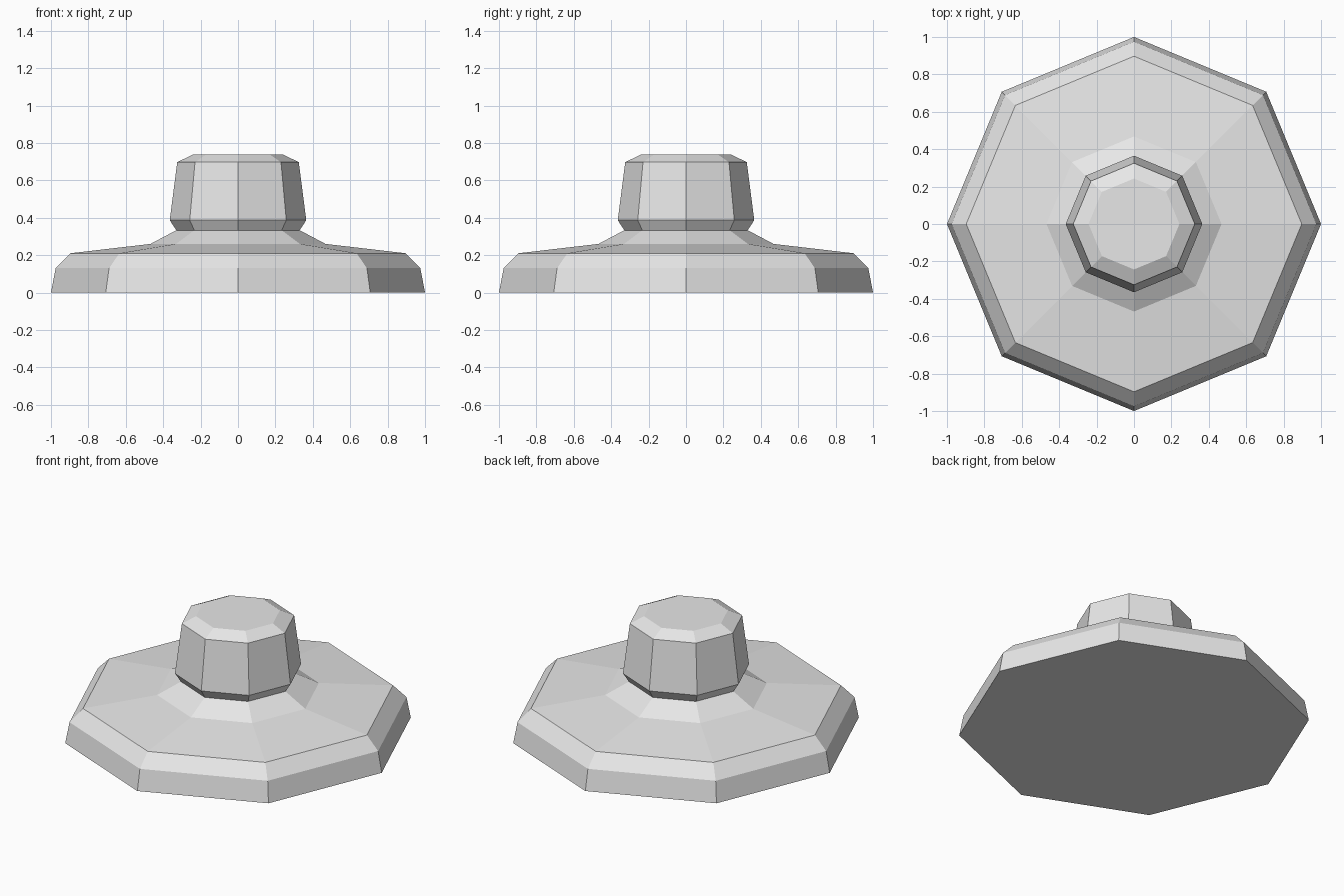
import bpy
import bmesh
from math import cos, sin, tau

SIDES = 8

cube = bpy.data.objects.get("Cube")
if cube:
    bpy.data.objects.remove(cube, do_unlink=True)

grey = bpy.data.materials.new("plain grey")
grey.use_nodes = True
grey.diffuse_color = (0.8, 0.8, 0.8, 1)
grey.node_tree.nodes["Principled BSDF"].inputs["Base Color"].default_value = grey.diffuse_color


def turned_part(name, profile, cap_bottom=False, cap_top=False):
    """Sweep a (radius, height) profile, listed bottom to top, around z."""
    bm = bmesh.new()
    rings = [[bm.verts.new((r * cos(tau * i / SIDES), r * sin(tau * i / SIDES), z))
              for i in range(SIDES)] for r, z in profile]
    for low, high in zip(rings, rings[1:]):
        for i in range(SIDES):
            j = (i + 1) % SIDES
            bm.faces.new((low[i], low[j], high[j], high[i]))
    if cap_bottom:
        bm.faces.new(rings[0][::-1])
    if cap_top:
        bm.faces.new(rings[-1])
    mesh = bpy.data.meshes.new(name)
    bm.to_mesh(mesh)
    bm.free()
    mesh.materials.append(grey)
    obj = bpy.data.objects.new(name, mesh)
    bpy.context.collection.objects.link(obj)
    return obj


# Wide bevelled base with a shallow sloping top
turned_part("base", [(1, 0), (0.975, 0.13), (0.897, 0.21), (0.468, 0.26)], cap_bottom=True)

# Steeper collar rising to the neck
turned_part("collar", [(0.468, 0.26), (0.33, 0.333)])

# Tapered knob, undercut below and bevelled on top
turned_part("knob", [(0.33, 0.333), (0.365, 0.387), (0.325, 0.697), (0.243, 0.737)], cap_top=True)
